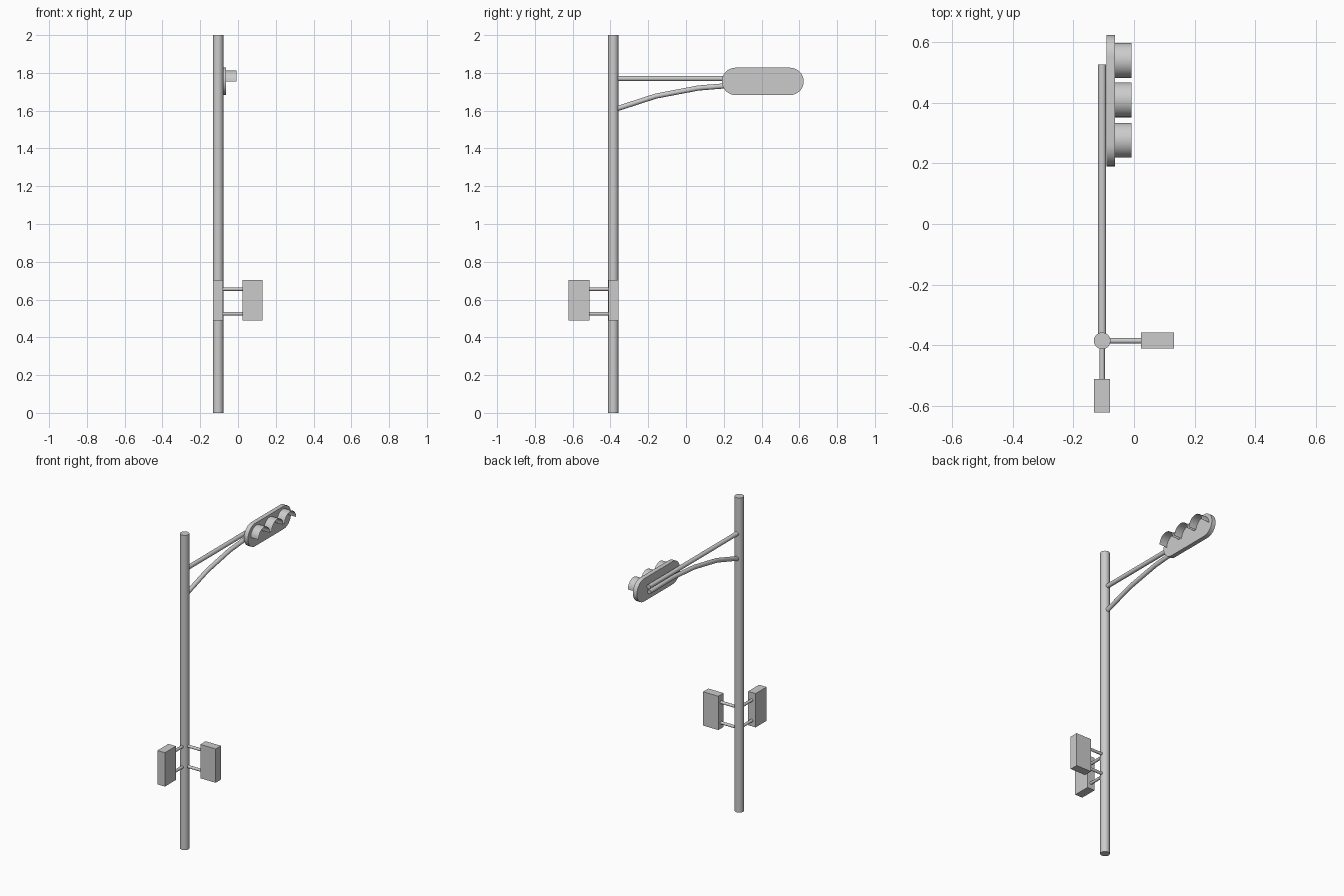
import bpy, bmesh, math
from mathutils import Vector

if "Cube" in bpy.data.objects:
    bpy.data.objects.remove(bpy.data.objects["Cube"])

grey = bpy.data.materials.new("light_grey")
grey.diffuse_color = (0.6, 0.6, 0.6, 1)
grey.use_nodes = True
grey.node_tree.nodes["Principled BSDF"].inputs["Base Color"].default_value = grey.diffuse_color

PX, PY = -0.105, -0.385  # pole axis


def finish(name, bm, smooth=False, recalc=True):
    if recalc:
        bmesh.ops.recalc_face_normals(bm, faces=bm.faces)
    me = bpy.data.meshes.new(name)
    bm.to_mesh(me)
    bm.free()
    me.materials.append(grey)
    ob = bpy.data.objects.new(name, me)
    bpy.context.collection.objects.link(ob)
    if smooth:
        bpy.ops.object.select_all(action='DESELECT')
        bpy.context.view_layer.objects.active = ob
        ob.select_set(True)
        bpy.ops.object.shade_smooth_by_angle(angle=math.radians(35))
    return ob


def tube(name, points, r, n=24):
    """Capped round tube along a planar path."""
    pts = [Vector(p) for p in points]
    along = pts[-1] - pts[0]
    side = Vector((0, 1, 0)) if abs(along.x) > 0.01 else Vector((1, 0, 0))
    bm = bmesh.new()
    rings = []
    for i, p in enumerate(pts):
        t = (pts[min(i + 1, len(pts) - 1)] - pts[max(i - 1, 0)]).normalized()
        up = t.cross(side)
        angs = [2 * math.pi * k / n for k in range(n)]
        rings.append([bm.verts.new(p + r * (side * math.cos(a) + up * math.sin(a))) for a in angs])
    for a, b in zip(rings, rings[1:]):
        for k in range(n):
            bm.faces.new((a[k], a[(k + 1) % n], b[(k + 1) % n], b[k]))
    bm.faces.new(rings[0])
    bm.faces.new(rings[-1])
    return finish(name, bm, True)


def box(name, lo, hi):
    bm = bmesh.new()
    bmesh.ops.create_cube(bm, size=1)
    for v in bm.verts:
        v.co = Vector([(l + h) / 2 + c * (h - l) for l, h, c in zip(lo, hi, v.co)])
    return finish(name, bm)


# Pole and the two arms carrying the signal
tube("pole", [(PX, PY, 0), (PX, PY, 2)], 0.0275, 32)
tube("upper_arm", [(PX, PY, 1.77), (PX, 0.525, 1.77)], 0.0135)
tube("curved_brace", [(PX, y, z) for y, z in
     ((PY, 1.604), (-0.16, 1.677), (0.066, 1.72), (0.29, 1.738), (0.52, 1.735))], 0.0135)

# Signal back plate: stadium outline extruded in x
bm = bmesh.new()
R, CZ, Y0, Y1 = 0.0725, 1.755, 0.19, 0.623
outline = []
for cy, start in ((Y1 - R, -90), (Y0 + R, 90)):
    for k in range(17):
        a = math.radians(start + 180 * k / 16)
        outline.append(bm.verts.new((-0.091, cy + R * math.cos(a), CZ + R * math.sin(a))))
face = bm.faces.new(outline)
ext = bmesh.ops.extrude_face_region(bm, geom=[face])
for v in ext["geom"]:
    if isinstance(v, bmesh.types.BMVert):
        v.co.x = -0.063
finish("signal_plate", bm, True)

# Half-round sheet visors over each lamp
for i, cy in enumerate((0.276, 0.409, 0.539)):
    bm = bmesh.new()
    rows = []
    for k in range(17):
        a = math.pi * k / 16
        y, z = cy + 0.0575 * math.cos(a), CZ + 0.0575 * math.sin(a)
        rows.append([bm.verts.new((x, y, z)) for x in (-0.063, -0.009)])
    for a, b in zip(rows, rows[1:]):
        f = bm.faces.new((a[0], a[1], b[1], b[0]))
        f.normal_update()
        if f.normal.dot(f.calc_center_median() - Vector((-0.036, cy, CZ))) < 0:
            f.normal_flip()
    finish(f"visor_{i + 1}", bm, True, recalc=False)

# Pedestrian boxes with paired mounting rods
box("right_box", (0.023, -0.411, 0.488), (0.131, -0.358, 0.703))
box("front_box", (-0.132, -0.621, 0.488), (-0.079, -0.511, 0.703))
for level, z in (("lower", 0.525), ("upper", 0.655)):
    tube(f"right_rod_{level}", [(PX, PY, z), (0.03, PY, z)], 0.009, 16)
    tube(f"front_rod_{level}", [(PX, PY, z), (PX, -0.515, z)], 0.009, 16)
